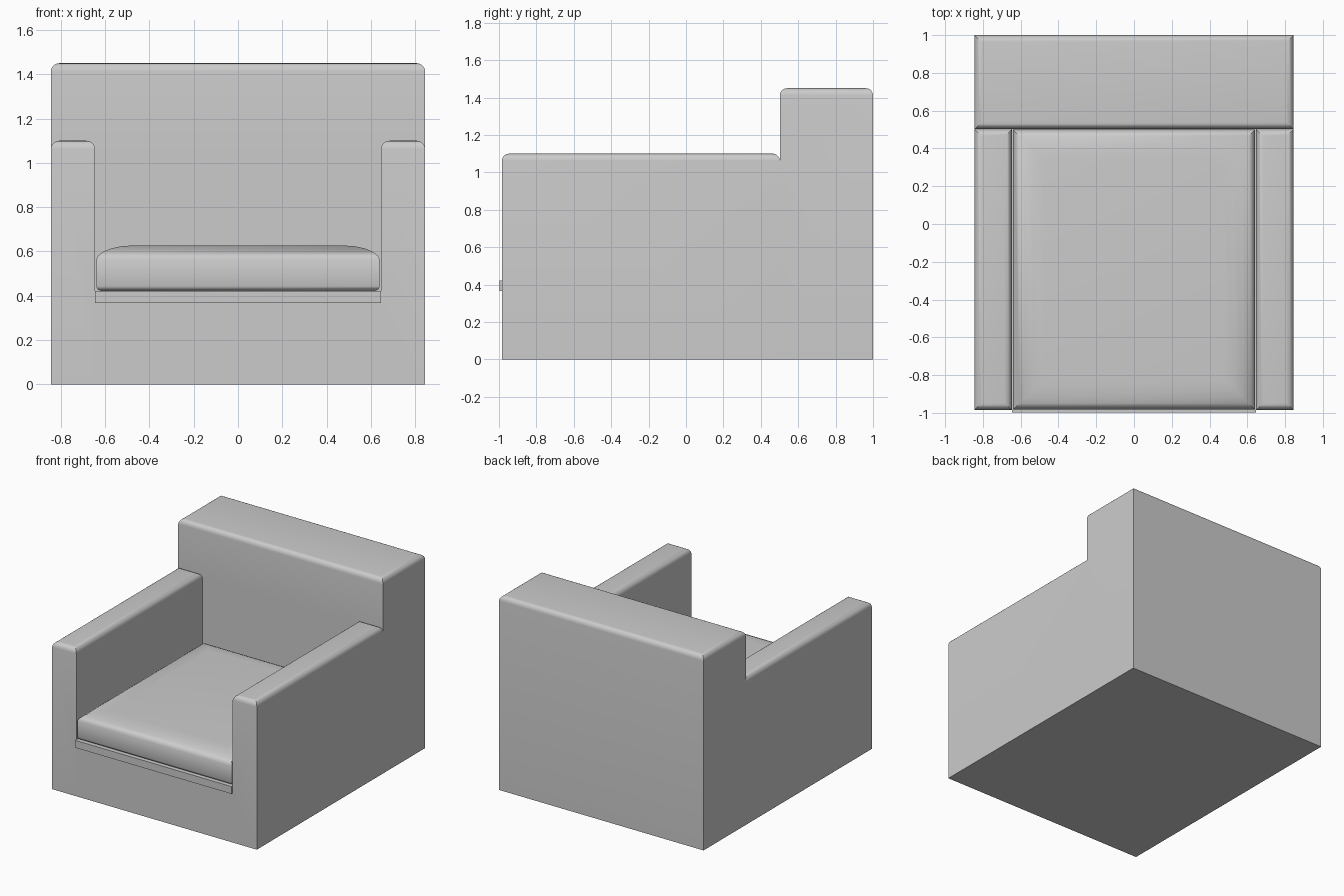
import bpy, bmesh, math

if "Cube" in bpy.data.objects:
    bpy.data.objects.remove(bpy.data.objects["Cube"])


def finish(name, bm):
    bmesh.ops.recalc_face_normals(bm, faces=bm.faces[:])
    mesh = bpy.data.meshes.new(name)
    bm.to_mesh(mesh)
    bm.free()
    obj = bpy.data.objects.new(name, mesh)
    bpy.context.collection.objects.link(obj)
    return obj


def block(name, lo, hi, top_radius=0.0):
    """Box between two corners, optionally with rounded top edges."""
    bm = bmesh.new()
    bmesh.ops.create_cube(bm, size=1)
    for v in bm.verts:
        v.co = [hi[i] if v.co[i] > 0 else lo[i] for i in range(3)]
    if top_radius:
        top = [e for e in bm.edges if all(v.co.z > hi[2] - 1e-4 for v in e.verts)]
        bmesh.ops.bevel(bm, geom=top, offset=top_radius, segments=5,
                        profile=0.5, affect='EDGES')
    return finish(name, bm)


def smooth(obj, angle):
    bpy.ops.object.select_all(action='DESELECT')
    obj.select_set(True)
    bpy.context.view_layer.objects.active = obj
    bpy.ops.object.shade_smooth_by_angle(angle=math.radians(angle))


W, INNER = 0.845, 0.646          # half width outside / between arms
FRONT, BACK_FACE = -0.985, 0.502
R = 0.038

# Frame: backrest, two arms and base fused into one solid
frame = block("armchair_frame", (-W, BACK_FACE, 0), (W, 1.0, 1.45), R)
pieces = [block("base", (-INNER, FRONT, 0), (INNER, BACK_FACE, 0.367))]
for side, x0, x1 in (("left", -W, -INNER), ("right", INNER, W)):
    pieces.append(block(side + "_arm", (x0, FRONT, 0), (x1, BACK_FACE, 1.1), R))
bpy.context.view_layer.objects.active = frame
for p in pieces:
    mod = frame.modifiers.new("join", 'BOOLEAN')
    mod.operation, mod.solver, mod.object = 'UNION', 'EXACT', p
    bpy.ops.object.modifier_apply(modifier=mod.name)
    bpy.data.objects.remove(p)
smooth(frame, 30)

# Seat board under the cushion, protruding slightly at the front
block("seat_board", (-INNER, -0.997, 0.367), (INNER, BACK_FACE, 0.422))

# Cushion: rectangular rings with mitred corners, (inset, height)
profile = [(0.022, 0.422), (0.007, 0.428), (0, 0.443), (0, 0.565),
           (0.010, 0.582), (0.032, 0.599), (0.065, 0.613),
           (0.110, 0.623), (0.160, 0.627)]
bm = bmesh.new()
rings = []
for inset, z in profile:
    x, y0, y1 = 0.64 - inset, -0.982 + inset, 0.499 - inset
    rings.append([bm.verts.new((px, py, z))
                  for px, py in ((-x, y0), (x, y0), (x, y1), (-x, y1))])
for a, b in zip(rings, rings[1:]):
    for i in range(4):
        j = (i + 1) % 4
        bm.faces.new((a[i], a[j], b[j], b[i]))
bm.faces.new(rings[0][::-1])
bm.faces.new(rings[-1])
smooth(finish("seat_cushion", bm), 45)
